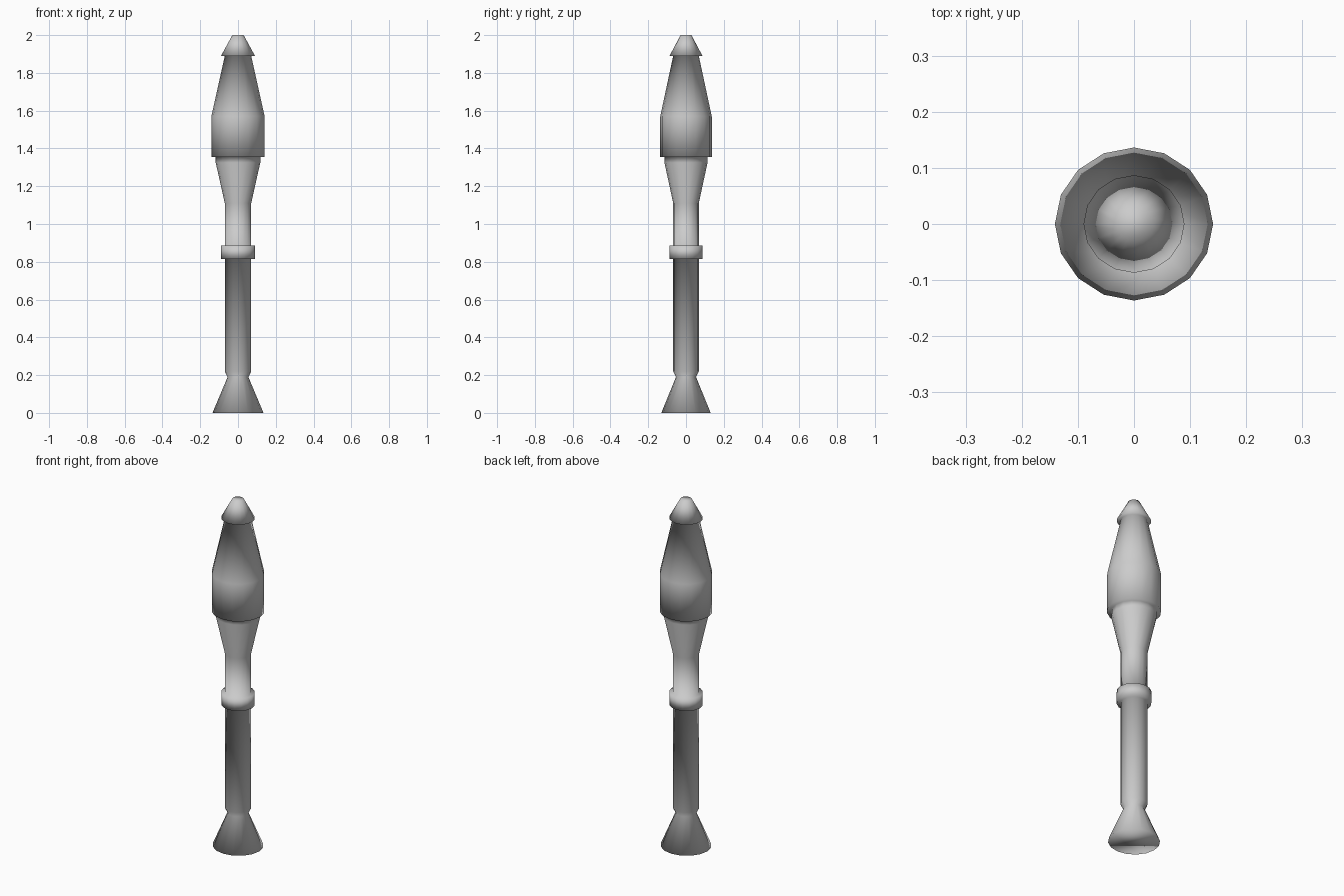
import bpy
import bmesh
from math import cos, sin, tau

SIDES = 16
DEPTH_RATIO = 0.967  # slightly narrower front to back

cube = bpy.data.objects.get("Cube")
if cube:
    bpy.data.objects.remove(cube, do_unlink=True)

grey = bpy.data.materials.new("plain grey")
grey.use_nodes = True
colour = (0.6, 0.6, 0.6, 1)
grey.diffuse_color = colour
grey.node_tree.nodes["Principled BSDF"].inputs["Base Color"].default_value = colour

# Radius and height, from the flared foot to the tip
profile = [
    (0.135, 0), (0.055, 0.19),           # exhaust bell
    (0.07, 0.22), (0.07, 0.815),         # lower tube
    (0.09, 0.815), (0.09, 0.885),        # collar
    (0.07, 0.885), (0.07, 1.11),         # upper tube
    (0.118, 1.325), (0.118, 1.355),      # flared neck
    (0.141, 1.355), (0.141, 1.57),       # warhead body
    (0.07, 1.89),                        # warhead taper
    (0.09, 1.89), (0.03, 2),             # nose cap
]


def lathe(name, points):
    """Turn a profile into one closed, smooth-shaded surface."""
    bm = bmesh.new()
    rings = [
        [bm.verts.new((r * cos(tau * i / SIDES),
                       r * sin(tau * i / SIDES) * DEPTH_RATIO, z))
         for i in range(SIDES)]
        for r, z in points
    ]
    for low, high in zip(rings, rings[1:]):
        for i in range(SIDES):
            j = (i + 1) % SIDES
            bm.faces.new((low[i], low[j], high[j], high[i]))
    bm.faces.new(reversed(rings[0]))
    bm.faces.new(rings[-1])
    for face in bm.faces:
        face.smooth = True
    mesh = bpy.data.meshes.new(name)
    bm.to_mesh(mesh)
    bm.free()
    mesh.materials.append(grey)
    obj = bpy.data.objects.new(name, mesh)
    bpy.context.collection.objects.link(obj)
    return obj


lathe("rocket_body", profile)
